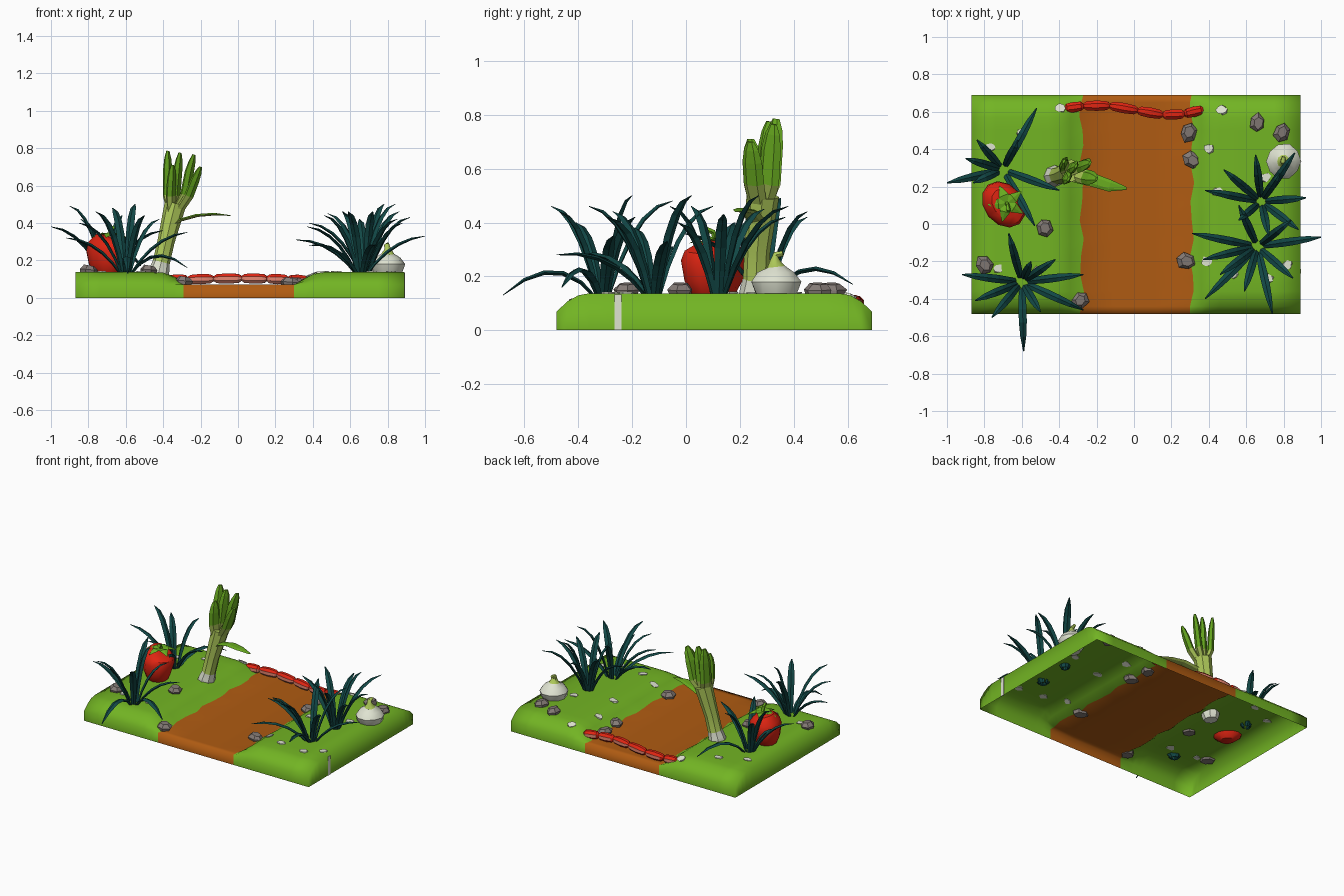
import bpy, bmesh, math, random
from mathutils import Vector as V

if "Cube" in bpy.data.objects:
    bpy.data.objects.remove(bpy.data.objects["Cube"])

random.seed(4)
TAU = math.tau


def mat(name, r, g, b):
    m = bpy.data.materials.new(name)
    m.diffuse_color = (r, g, b, 1)
    m.use_nodes = True
    m.node_tree.nodes["Principled BSDF"].inputs["Base Color"].default_value = m.diffuse_color
    return m


GRASS = mat("grass_green", 0.17, 0.46, 0.017)
SOIL = mat("soil_orange", 0.43, 0.105, 0.006)
TEAL = mat("dark_teal", 0.006, 0.065, 0.062)
RED = mat("red", 0.74, 0.018, 0.006)
PINK = mat("salmon_pink", 0.87, 0.26, 0.18)
CREAM = mat("cream", 0.74, 0.77, 0.64)
STONE = mat("stone_grey", 0.23, 0.195, 0.18)
PALE = mat("pale_green", 0.42, 0.58, 0.10)
LEAF = mat("leaf_green", 0.14, 0.41, 0.014)


def make(name, bm, mats, rule=None, smooth=None, recalc=True):
    if recalc:
        bmesh.ops.recalc_face_normals(bm, faces=bm.faces)
    bm.normal_update()
    for f in bm.faces:
        f.smooth = smooth is not None
        if rule:
            f.material_index = rule(f.calc_center_median(), f.normal)
    me = bpy.data.meshes.new(name)
    bm.to_mesh(me)
    bm.free()
    for m in mats:
        me.materials.append(m)
    if smooth:
        me.set_sharp_from_angle(angle=math.radians(smooth))
    ob = bpy.data.objects.new(name, me)
    bpy.context.collection.objects.link(ob)
    return ob


def tube(bm, pts, radii, sides=6, flat=1.0, side=(1, 0, 0), off=0.0, jit=0.0):
    """Skin rings along a path; flat squashes the section across 'side'."""
    pts = [V(p) for p in pts]
    rings = []
    for i, p in enumerate(pts):
        t = (pts[min(i + 1, len(pts) - 1)] - pts[max(i - 1, 0)]).normalized()
        s = V(side)
        s = (s - t * s.dot(t)).normalized()
        n = t.cross(s)
        r = max(radii[i], 0.002)
        ring = []
        for k in range(sides):
            a = TAU * k / sides + off
            q = r * (1 + random.uniform(-jit, jit))
            ring.append(bm.verts.new(p + s * q * math.cos(a) + n * q * flat * math.sin(a)))
        rings.append(ring)
    for a, b in zip(rings, rings[1:]):
        for k in range(sides):
            m = (k + 1) % sides
            bm.faces.new((a[k], a[m], b[m], b[k]))
    bm.faces.new(rings[0][::-1])
    bm.faces.new(rings[-1])


# --- ground shell: two banks and a sunken path, open underneath
def ease(t):
    t = max(0.0, min(1.0, t))
    return t * (2 - t)


def height(x, y):
    tx = (-0.28 - x) / 0.15 if x < 0 else (x - 0.31) / 0.15
    ty = min((y + 0.48) / 0.12, (0.69 - y) / 0.12)
    return 0.07 + 0.067 * ease(tx) * ease(ty)


xs = [-.87, -.87, -.74, -.6, -.46, -.40, -.34, -.28, -.1, .12, .31, .36, .41, .46, .6, .75, .89, .89]
ys = [-.48, -.48, -.44, -.40, -.36, -.28, -.18, -.08, .02, .12, .22, .32, .42, .5, .57, .61, .65, .69, .69]
bm = bmesh.new()
grid = []
for i, x in enumerate(xs):
    col = []
    for j, y in enumerate(ys):
        rim = i in (0, len(xs) - 1) or j in (0, len(ys) - 1)
        wob = 0.012 * math.sin(23 * y + 9 * x) if x in (-.28, .31) else 0
        col.append(bm.verts.new((x + wob, y, 0 if rim else height(x, y))))
    grid.append(col)
for i in range(len(xs) - 1):
    for j in range(len(ys) - 1):
        f = bm.faces.new((grid[i][j], grid[i + 1][j], grid[i + 1][j + 1], grid[i][j + 1]))
        f.material_index = 1 if -.29 < xs[i] and xs[i + 1] < .32 else 0
bmesh.ops.remove_doubles(bm, verts=bm.verts, dist=1e-5)
make("ground", bm, [GRASS, SOIL], smooth=100, recalc=False)

# pale stripe on the right wall
bm = bmesh.new()
tube(bm, [(.89, -.252, 0), (.89, -.252, .133)], [.018] * 2, 4, .2, (0, 1, 0), off=TAU / 8)
make("wall_stripe", bm, [CREAM])

# --- pale flower patches lying on the ground
bm = bmesh.new()
for x, y in [(-.40, .62), (.47, .61), (-.77, .41), (-.6, .49), (.40, .40), (-.73, -.24), (-.52, -.25),
             (.39, -.20), (.45, .17), (.53, -.27), (.72, -.29), (.82, -.22), (.70, .25)]:
    z = height(x, y)
    sl = V(((height(x + .03, y) - height(x - .03, y)) / -.06, (height(x, y + .03) - height(x, y - .03)) / -.06, 1))
    sl.normalize()
    c = V((x, y, z))
    tube(bm, [c - sl * .004, c + sl * .005], [.028] * 2, 8, .8, off=random.random(), jit=.3)
make("flower_patches", bm, [CREAM])

# --- stones
bm = bmesh.new()
for x, y in [(-.48, -.02), (-.80, -.22), (-.29, -.41), (.28, -.20), (.31, .34), (.29, .49), (.66, .54), (.79, .49)]:
    z = height(x, y)
    a = random.random() * TAU
    tube(bm, [(x, y, z - .012), (x, y, z + .014), (x + .004, y, z + .036)], [.043, .052, .032], 6, .85,
         (math.cos(a), math.sin(a), 0), jit=.14)
make("stones", bm, [STONE])

# --- string of sausages: salmon flanks, red elsewhere
bm = bmesh.new()
knots = [(-.37, .618, .098), (-.27, .632, .098), (-.13, .633, .102), (.02, .607, .104), (.155, .583, .102),
         (.27, .588, .098), (.37, .612, .094)]
for a, b in zip(knots, knots[1:]):
    a, b = V(a), V(b)
    tube(bm, [a.lerp(b, t) for t in (0, .12, .5, .88, 1)], [.014, .026, .030, .026, .014], 8, 1, (0, 1, 0), off=TAU / 16)
make("sausage_string", bm, [RED, PINK],
     lambda c, n: 1 if (n.y < -.3 and n.z < .5) or n.y > .85 else 0, smooth=30)


# --- grass clumps: tips given as (x, y, z)
def clump(name, hub, tips):
    bm = bmesh.new()
    for tip in tips:
        tip = V(tip)
        d = V((tip.x - hub[0], tip.y - hub[1], 0))
        p0 = V((hub[0], hub[1], .115)) + d.normalized() * .02
        ctrl = V((hub[0], hub[1], max(tip.z, .33) - .02)) + d * .45
        pts = [p0 * (1 - t) ** 2 + ctrl * 2 * t * (1 - t) + tip * t * t for t in (0, .2, .4, .6, .8, 1)]
        tube(bm, pts, [.014, .019, .022, .021, .016, .003], 4, .4, (-d.y, d.x, 0))
    make(name, bm, [TEAL])


clump("grass_front_left", (-.60, -.31), [
    (-.67, -.05, .48), (-.92, -.27, .32), (-.76, -.50, .46), (-.59, -.68, .13), (-.27, -.46, .16),
    (-.27, -.27, .35), (-.55, -.20, .50), (-.50, -.47, .44), (-.85, -.41, .40), (-.42, -.19, .42)])
clump("grass_back_left", (-.70, .29), [
    (-.52, .62, .17), (-.84, .45, .42), (-1.0, .22, .38), (-.40, .18, .36), (-.53, -.01, .36),
    (-.90, .35, .49), (-.62, .45, .44), (-.86, .22, .30)])
clump("grass_right_back", (.68, .12), [
    (.38, .18, .40), (.48, .29, .45), (.65, .37, .42), (.86, .38, .46), (.92, .14, .43), (.88, -.03, .40),
    (.78, .27, .50), (.56, .02, .46), (.72, -.06, .46)])
clump("grass_right_front", (.66, -.12), [
    (.31, -.05, .31), (.37, -.19, .38), (.38, -.40, .28), (.59, -.36, .46), (.74, -.48, .28), (1.0, -.07, .33),
    (.85, -.29, .42), (.84, .02, .50), (.56, .10, .46), (.46, -.27, .44)])

# --- tomato with star calyx and stalk
bm = bmesh.new()
ax = [(-.70, .10, .10), (-.70, .10, .125), (-.70, .10, .18), (-.697, .105, .25), (-.695, .11, .29),
      (-.69, .11, .322), (-.685, .11, .328)]
tube(bm, ax, [.05, .085, .115, .135, .125, .085, .02], 12, .78, (.6, -.75, 0))
make("tomato", bm, [RED], smooth=40)
bm = bmesh.new()
c = V((-.68, .11, .335))
for k in range(5):
    d = V((math.cos(k * TAU / 5 + .7), math.sin(k * TAU / 5 + .7), 0))
    tube(bm, [c, c + d * .045 + V((0, 0, .008)), c + d * .10 + V((0, 0, -.012))], [.022, .028, .003], 4, .2, (-d.y, d.x, 0))
tube(bm, [c, c + V((.005, -.01, .03)), c + V((.01, -.04, .04))], [.012, .010, .012], 5)
make("tomato_calyx", bm, [LEAF])

# --- garlic bulb with curled tip
bm = bmesh.new()
gx, gy = .80, .335
tube(bm, [(gx, gy, z) for z in (.10, .14, .18, .215, .235)] + [(gx, gy - .005, .26), (gx - .004, gy, .28), (gx, gy + .025, .285)],
     [.055, .082, .094, .07, .035, .018, .014, .010], 10, jit=.05)
make("garlic", bm, [CREAM, PALE], lambda c, n: 1 if c.z > .236 else 0, smooth=40)


# --- leek: cream root, pale stem, green leaves
def leek_colour(c, n):
    return 0 if c.z < .19 else 1 if c.z < .535 else 2


bm = bmesh.new()
tube(bm, [(-.43, .255, .085), (-.428, .255, .12), (-.42, .257, .15), (-.41, .26, .19), (-.385, .265, .30),
          (-.36, .275, .40), (-.335, .285, .50)], [.045, .058, .054, .046, .046, .052, .058], 8, 1.05)
make("leek_stem", bm, [CREAM, PALE, LEAF], leek_colour, smooth=40)
bm = bmesh.new()
for x, y, z in [(-.375, .335, .785), (-.31, .31, .775), (-.235, .325, .765), (-.20, .24, .70), (-.35, .24, .71)]:
    base, tip = V((-.355, .278, .40)), V((x, y, z))
    mid = base.lerp(tip, .5) + (tip - V((-.30, .285, z))) * .15
    pts = [base, base.lerp(mid, .45), V((mid.x, mid.y, .545)), mid.lerp(tip, .5), mid.lerp(tip, .8), tip]
    tube(bm, pts, [.03, .037, .042, .040, .030, .014], 6, .5, (.45, .9, 0))
make("leek_leaves", bm, [CREAM, PALE, LEAF], leek_colour)
bm = bmesh.new()
tube(bm, [(-.36, .265, .37), (-.31, .255, .415), (-.22, .235, .44), (-.13, .205, .447), (-.04, .19, .44)],
     [.025, .035, .036, .032, .008], 6, .25, (.2, .95, 0))
make("leek_drooping_leaf", bm, [PALE, LEAF], lambda c, n: 1 if n.z > .2 and c.x > -.30 else 0)
